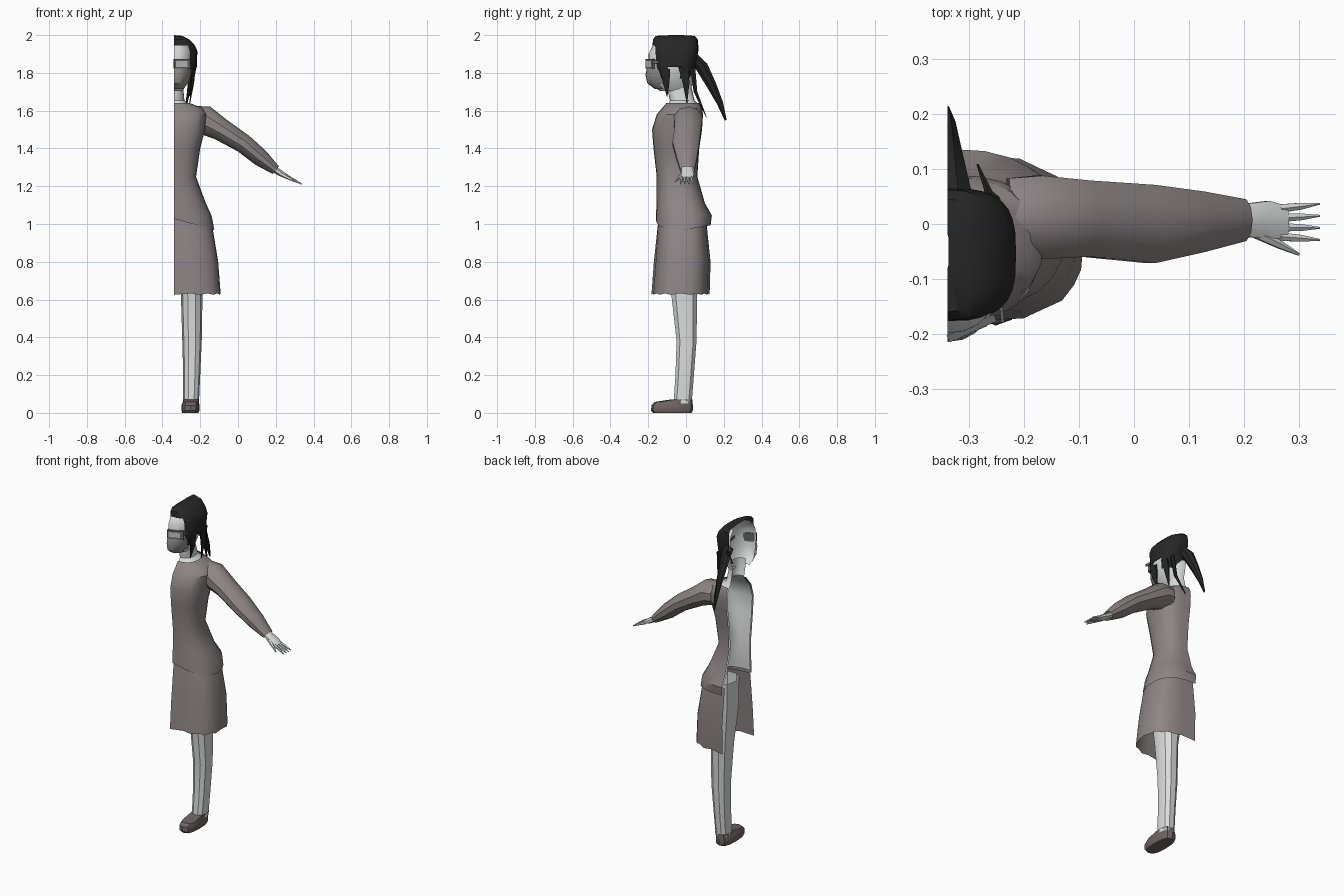
import bpy, bmesh, math
from mathutils import Vector, Matrix

cube = bpy.data.objects.get("Cube")
if cube:
    bpy.data.objects.remove(cube, do_unlink=True)

CUT = -0.34  # plane where the half figure is open


def material(name, r, g, b):
    m = bpy.data.materials.new(name)
    m.use_nodes = True
    m.diffuse_color = (r, g, b, 1)
    m.node_tree.nodes["Principled BSDF"].inputs["Base Color"].default_value = (r, g, b, 1)
    return m


SKIN = material("pale skin", 0.72, 0.74, 0.73)
CLOTH = material("mauve grey cloth", 0.27, 0.235, 0.24)
HAIR = material("black hair", 0.02, 0.02, 0.02)
SHOE = material("dark shoe", 0.16, 0.13, 0.13)
MASK = material("grey mask", 0.3, 0.29, 0.28)
FRAME = material("glasses frame", 0.13, 0.13, 0.13)
LENS = material("glasses lens", 0.55, 0.56, 0.56)


def finish(name, bm, mat, angle=35):
    bmesh.ops.recalc_face_normals(bm, faces=bm.faces)
    me = bpy.data.meshes.new(name)
    bm.to_mesh(me)
    bm.free()
    me.materials.append(mat)
    ob = bpy.data.objects.new(name, me)
    bpy.context.collection.objects.link(ob)
    bpy.ops.object.select_all(action="DESELECT")
    ob.select_set(True)
    bpy.context.view_layer.objects.active = ob
    bpy.ops.object.shade_smooth_by_angle(angle=math.radians(angle))
    return ob


def bridge(bm, rings, closed):
    n = len(rings[0])
    for a, b in zip(rings, rings[1:]):
        for i in range(n if closed else n - 1):
            j = (i + 1) % n
            bm.faces.new((a[i], a[j], b[j], b[i]))


def spow(v, p):
    return math.copysign(abs(v) ** p, v)


def half_shell(name, rows, mat, power=0.8, n=12, drop=None, adjust=None):
    """Open half loft; rows are (z, front y, back y, width)."""
    bm = bmesh.new()
    rings = []
    for k, (z, yf, yb, w) in enumerate(rows):
        ring = []
        for i in range(n + 1):
            a = math.pi * (i / n - 0.5)
            c, s = spow(max(math.cos(a), 0), power), spow(math.sin(a), power)
            co = Vector((CUT + w * c, (yf + yb) / 2 + (yb - yf) / 2 * s, z))
            if adjust:
                adjust(k, c, s, i, co)
            ring.append(bm.verts.new(co))
        rings.append(ring)
    bridge(bm, rings, False)
    if drop:
        gone = [f for f in bm.faces if drop(f.calc_center_median())]
        bmesh.ops.delete(bm, geom=gone, context="FACES")
    return finish(name, bm, mat)


def tube(name, points, mat, side, n=8, caps=True):
    """Loft along points (x, y, z, radius along side, other radius)."""
    bm = bmesh.new()
    side = Vector(side)
    cs = [Vector(p[:3]) for p in points]
    rings = []
    for k, p in enumerate(points):
        d = cs[min(k + 1, len(cs) - 1)] - cs[max(k - 1, 0)]
        up = side.cross(d).normalized()
        ring = []
        for i in range(n):
            a = math.tau * (i + 0.5) / n
            co = cs[k] + side * p[3] * math.cos(a) + up * p[4] * math.sin(a)
            co.x = max(co.x, CUT)
            ring.append(bm.verts.new(co))
        rings.append(ring)
    bridge(bm, rings, True)
    if caps:
        bm.faces.new(rings[0])
        bm.faces.new(rings[-1])
    flat = [f for f in bm.faces if all(v.co.x < CUT + 1e-5 for v in f.verts)]
    bmesh.ops.delete(bm, geom=flat, context="FACES")
    return finish(name, bm, mat)


def column(name, rows, mat, power=0.85, n=10, cap=False):
    """Upright closed loft; rows are (z, x min, x max, y min, y max)."""
    bm = bmesh.new()
    rings = []
    for z, x0, x1, y0, y1 in rows:
        rings.append([bm.verts.new(((x0 + x1) / 2 + (x1 - x0) / 2 * spow(math.cos(t), power),
                                    (y0 + y1) / 2 + (y1 - y0) / 2 * spow(math.sin(t), power), z))
                      for t in (math.tau * i / n for i in range(n))])
    bridge(bm, rings, True)
    if cap:
        bm.faces.new(rings[0])
        bm.faces.new(rings[-1])
    return finish(name, bm, mat)


def box(name, centre, size, turn, mat):
    bm = bmesh.new()
    bmesh.ops.create_cube(bm, size=1, matrix=Matrix.Translation(centre)
                          @ Matrix.Rotation(turn, 4, "Z") @ Matrix.Diagonal((*size, 1)))
    return finish(name, bm, mat)


# Jacket with a hem that rises toward the centre front
def jacket_hem(k, c, s, i, co):
    if k == 0:
        co.z += 0.06 * (1 - c) if s < 0 else 0.025 * s


jacket_rows = [(0.968, -0.16, 0.13, 0.215), (1.045, -0.16, 0.137, 0.2), (1.11, -0.155, 0.1, 0.17),
               (1.25, -0.155, 0.06, 0.118), (1.4, -0.172, 0.07, 0.14), (1.5, -0.18, 0.085, 0.165),
               (1.58, -0.155, 0.09, 0.175), (1.615, -0.125, 0.085, 0.15), (1.64, -0.105, 0.072, 0.085)]
half_shell("jacket", jacket_rows, CLOTH, adjust=jacket_hem)

# Body under the jacket, running into the neck
body_rows = [(z, f + 0.013, b - 0.013, w - 0.015) for z, f, b, w in jacket_rows[1:]]
body_rows += [(1.655, -0.085, 0.045, 0.056), (1.72, -0.1, 0.03, 0.05), (1.76, -0.1, 0.03, 0.05)]
half_shell("body", body_rows, SKIN)


# Skirt with gentle folds at the hem
def skirt_fold(k, c, s, i, co):
    if k >= 2:
        co.z += 0.008 * (i % 2) * (k == 3)
        co.y += 0.006 * (i % 2) * -s


half_shell("skirt", [(1.03, -0.145, 0.105, 0.18), (0.97, -0.152, 0.112, 0.207),
                     (0.8, -0.17, 0.13, 0.235), (0.625, -0.183, 0.125, 0.248)],
           CLOTH, power=0.7, n=14, adjust=skirt_fold)

# Leg and shoe
column("leg", [(0.05, -0.29, -0.207, -0.068, 0.032), (0.2, -0.29, -0.2, -0.058, 0.044),
               (0.38, -0.295, -0.192, -0.052, 0.058), (0.62, -0.302, -0.188, -0.08, 0.062),
               (0.85, -0.33, -0.165, -0.1, 0.085), (1.03, -0.335, -0.165, -0.1, 0.09)], SKIN)
column("shoe", [(0.0, -0.295, -0.21, -0.175, 0.03), (0.012, -0.3, -0.204, -0.185, 0.036),
                (0.04, -0.3, -0.204, -0.183, 0.036), (0.058, -0.292, -0.207, -0.165, 0.035),
                (0.072, -0.29, -0.205, -0.075, 0.034)], SHOE, power=0.7, n=12, cap=True)

# Sleeve, hand and fingers
Y = (0, 1, 0)
tube("sleeve", [(-0.23, 0.012, 1.555, 0.075, 0.07), (-0.175, 0.012, 1.55, 0.08, 0.077),
                (-0.09, 0.01, 1.5, 0.073, 0.06), (0.03, 0, 1.425, 0.075, 0.051),
                (0.12, 0.004, 1.35, 0.058, 0.046), (0.2, 0.007, 1.285, 0.04, 0.026)],
     CLOTH, Y, n=10, caps=False)
tube("hand", [(0.18, 0.007, 1.298, 0.03, 0.018), (0.215, 0.007, 1.275, 0.034, 0.018),
              (0.245, 0.008, 1.258, 0.037, 0.015), (0.278, 0.003, 1.24, 0.032, 0.01)], SKIN, Y)
for i in range(4):
    y = 0.028 - i * 0.017
    tip = 0.037 - i * 0.022
    tube(f"finger_{i + 1}", [(0.265, y, 1.246, 0.009, 0.01), (0.305, (y + tip) / 2, 1.228, 0.007, 0.007),
                             (0.338, tip, 1.211, 0.002, 0.003)], SKIN, Y, n=6)
tube("thumb", [(0.22, -0.015, 1.268, 0.012, 0.012), (0.265, -0.037, 1.245, 0.009, 0.009),
               (0.3, -0.055, 1.225, 0.003, 0.004)], SKIN, Y, n=6)

# Head, face mask and glasses
half_shell("head", [(1.705, -0.14, 0.02, 0.045), (1.74, -0.185, 0.035, 0.07), (1.79, -0.197, 0.045, 0.09),
                    (1.85, -0.2, 0.05, 0.1), (1.9, -0.199, 0.05, 0.1), (1.945, -0.176, 0.045, 0.088),
                    (1.98, -0.14, 0.02, 0.045)], SKIN, power=0.9)
half_shell("face_mask", [(1.715, -0.165, 0.04, 0.06), (1.745, -0.205, 0.045, 0.08),
                         (1.79, -0.215, 0.05, 0.094), (1.822, -0.208, 0.05, 0.1)],
           MASK, power=0.9, drop=lambda c: c.y > -0.12)
box("glasses_frame", (-0.296, -0.19, 1.848), (0.094, 0.014, 0.052), 0.42, FRAME)
box("glasses_lens", (-0.299, -0.198, 1.848), (0.066, 0.004, 0.032), 0.42, LENS)
box("glasses_temple", (-0.245, -0.13, 1.858), (0.006, 0.1, 0.014), 0.12, FRAME)

# Hair cap with a face opening, side locks and ponytail
half_shell("hair_cap", [(1.77, -0.145, 0.02, 0.11), (1.83, -0.168, 0.05, 0.122),
                        (1.915, -0.175, 0.065, 0.125), (1.945, -0.177, 0.065, 0.112),
                        (1.978, -0.175, 0.062, 0.082), (1.996, -0.16, 0.045, 0.045),
                        (2.0, -0.08, -0.02, 0.002)],
           HAIR, power=0.65, n=16,
           drop=lambda c: c.z < 1.94 and c.y < -0.1 and c.x < CUT + 0.082
           or c.z < 1.83 and -0.085 < c.y < -0.03)
locks = [((-0.235, -0.11, 1.82), (-0.24, -0.105, 1.75), (-0.258, -0.1, 1.675), 0.03),
         ((-0.235, -0.015, 1.83), (-0.24, 0.0, 1.75), (-0.255, 0.005, 1.64), 0.03),
         ((-0.25, 0.035, 1.83), (-0.262, 0.05, 1.7), (-0.285, 0.108, 1.565), 0.016)]
for i, (a, b, c, r) in enumerate(locks):
    tube(f"hair_lock_{i + 1}", [(*a, r, 0.01), (*b, r * 0.7, 0.008), (*c, 0.002, 0.002)], HAIR, Y, n=6)
tube("ponytail", [(CUT, 0.04, 1.88, 0.05, 0.03), (CUT, 0.085, 1.83, 0.038, 0.036),
                  (CUT, 0.135, 1.735, 0.026, 0.028), (CUT, 0.18, 1.64, 0.016, 0.018),
                  (CUT, 0.21, 1.55, 0.004, 0.006)], HAIR, (1, 0, 0))
